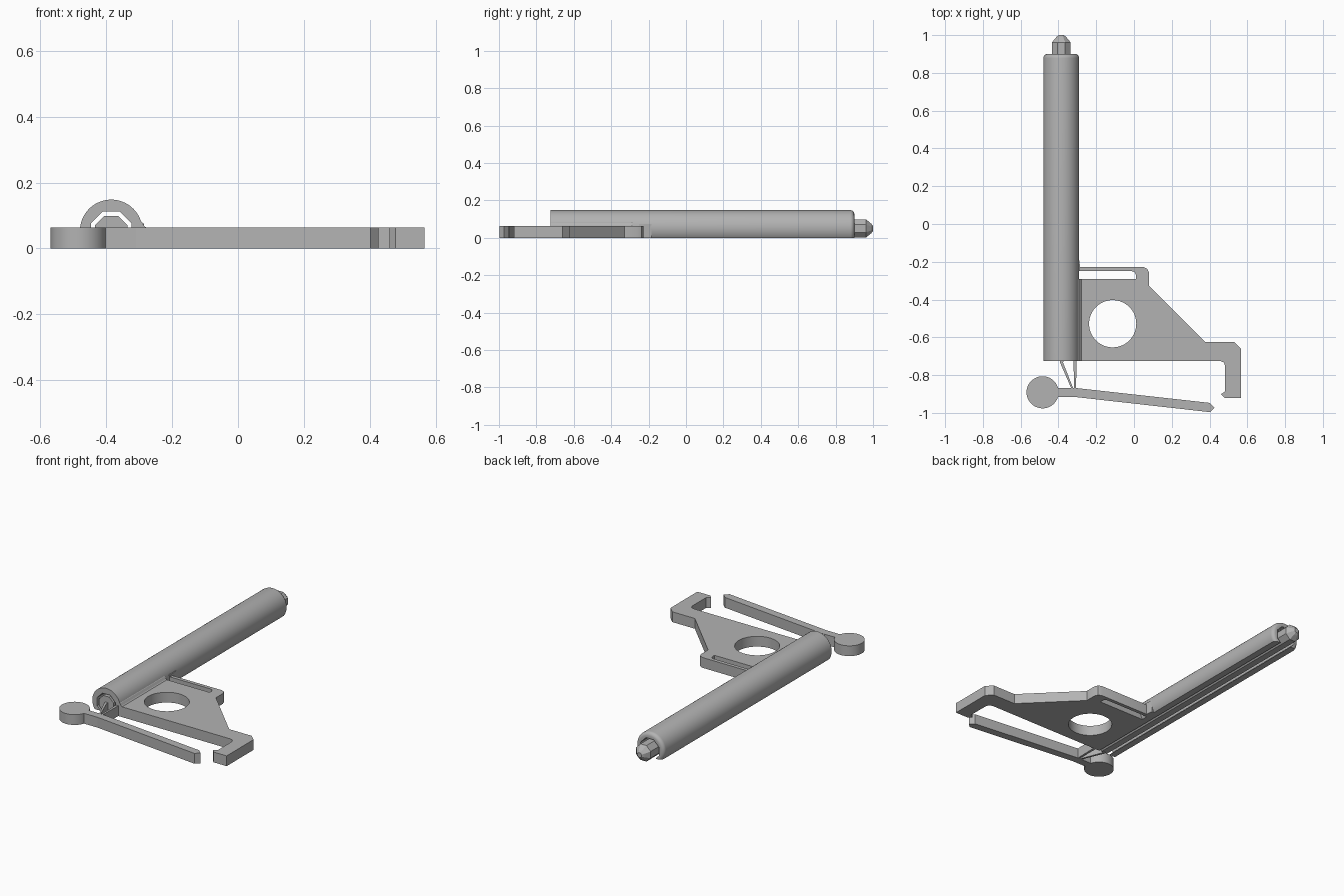
import bpy, bmesh, math
from mathutils import Matrix, Vector

cube = bpy.data.objects.get("Cube")
if cube:
    bpy.data.objects.remove(cube, do_unlink=True)

grey = bpy.data.materials.new("plain grey")
grey.use_nodes = True
COLOUR = (0.45, 0.45, 0.45, 1)
grey.diffuse_color = COLOUR
grey.node_tree.nodes["Principled BSDF"].inputs["Base Color"].default_value = COLOUR

PLATE = 0.063          # thickness of the flat parts
AXIS_X = -0.385        # centre line of the tube
FRONT, BACK = -0.725, 0.90


def finish(name, bm, smooth=False):
    bmesh.ops.recalc_face_normals(bm, faces=bm.faces)
    mesh = bpy.data.meshes.new(name)
    bm.to_mesh(mesh)
    bm.free()
    mesh.materials.append(grey)
    obj = bpy.data.objects.new(name, mesh)
    bpy.context.collection.objects.link(obj)
    if smooth:
        shade(obj)
    return obj


def select(obj):
    bpy.ops.object.select_all(action='DESELECT')
    obj.select_set(True)
    bpy.context.view_layer.objects.active = obj


def shade(obj):
    select(obj)
    bpy.ops.object.shade_smooth_by_angle(angle=math.radians(30))


def loft(name, rings, smooth=False):
    """Join matching rings of points and cap both ends."""
    bm = bmesh.new()
    loops = [[bm.verts.new(p) for p in ring] for ring in rings]
    for a, b in zip(loops, loops[1:]):
        for i in range(len(a)):
            j = (i + 1) % len(a)
            bm.faces.new((a[i], a[j], b[j], b[i]))
    bm.faces.new(loops[0])
    bm.faces.new(loops[-1])
    return finish(name, bm, smooth)


def slab(name, outline, low=0.0, high=PLATE, smooth=False):
    return loft(name, [[(x, y, z) for x, y in outline] for z in (low, high)], smooth)


def disc(cx, cy, r, n=64):
    return [(cx + r * math.cos(math.tau * i / n), cy + r * math.sin(math.tau * i / n))
            for i in range(n)]


def ring(y, r, z, n, turn=0.0):
    """Regular polygon around the tube direction."""
    return [(AXIS_X + r * math.cos(math.tau * i / n + turn), y,
             z + r * math.sin(math.tau * i / n + turn)) for i in range(n)]


def octagon(y, apothem):
    return ring(y, apothem / math.cos(math.pi / 8), 0.05, 8, math.pi / 8)


def cut(obj, cutter):
    mod = obj.modifiers.new("cut", 'BOOLEAN')
    mod.operation = 'DIFFERENCE'
    mod.solver = 'EXACT'
    mod.object = cutter
    select(obj)
    bpy.ops.object.modifier_apply(modifier=mod.name)
    bpy.data.objects.remove(cutter, do_unlink=True)


# Tube with a rounded back rim, flat underside and open octagonal bore
R, ROUND = 0.095, 0.022
rings = [ring(FRONT, R, 0.053, 72)]
for k in range(7):
    a = math.pi / 2 * k / 6
    rings.append(ring(BACK - ROUND + ROUND * math.sin(a),
                      R - ROUND + ROUND * math.cos(a), 0.053, 72))
tube = loft("tube", rings)
cut(tube, slab("floor_cutter", [(-1, -1), (1, -1), (1, 2), (-1, 2)], -0.2, 0))
cut(tube, loft("bore_cutter", [octagon(-1, 0.062), octagon(1.2, 0.062)]))
shade(tube)

# Octagonal rod inside the tube with a tapered tip
loft("inner_rod", [octagon(FRONT, 0.049), octagon(0.962, 0.049),
                   octagon(0.99, 0.026), octagon(1.0, 0.014)])

# Bracket plate with thin upper bar, hook and round hole
bracket = slab("bracket_plate", [
    (-0.315, FRONT), (0.455, FRONT), (0.475, -0.732), (0.483, -0.752),
    (0.483, -0.885), (0.473, -0.893), (0.46, -0.90), (0.478, -0.92),
    (0.567, -0.92), (0.567, -0.66), (0.53, -0.624), (0.377, -0.624),
    (0.08, -0.328), (0.08, -0.26), (0.071, -0.238), (0.05, -0.228),
    (-0.31, -0.228), (-0.31, -0.25), (-0.01, -0.25), (0.004, -0.256),
    (0.01, -0.27), (0.01, -0.29), (-0.315, -0.29)])
cut(bracket, slab("hole_cutter", disc(-0.113, -0.528, 0.125), -0.1, 0.2))
shade(bracket)

# Fillet strip where the plate meets the tube, and small gusset at the bar
strip = [(-0.31, 0.04), (-0.274, 0.06), (-0.284, 0.067), (-0.292, 0.08), (-0.305, 0.09)]
loft("plate_fillet", [[(x, y, z) for x, z in strip] for y in (FRONT, -0.29)])
slab("bar_gusset", [(-0.31, -0.25), (-0.285, -0.25), (-0.285, -0.228),
                    (-0.291, -0.185), (-0.31, -0.185)], 0, 0.075)

# Latch arm with round thumb pad
slab("thumb_pad", disc(-0.484, -0.891, 0.085), smooth=True)
slab("latch_arm", [(-0.42, -0.868), (-0.31, -0.868), (0.40, -0.947),
                   (0.426, -0.972), (0.402, -0.996), (-0.31, -0.916), (-0.42, -0.916)])

# Thin tapered links from the arm to the tube
for name, top, bottom in (("link_slanted", -0.383, -0.326), ("link_straight", -0.312, -0.312)):
    slab(name, [(top - 0.01, -0.715), (top - 0.008, -0.735), (bottom - 0.005, -0.872),
                (bottom + 0.005, -0.872), (top + 0.008, -0.735), (top + 0.01, -0.715)])
